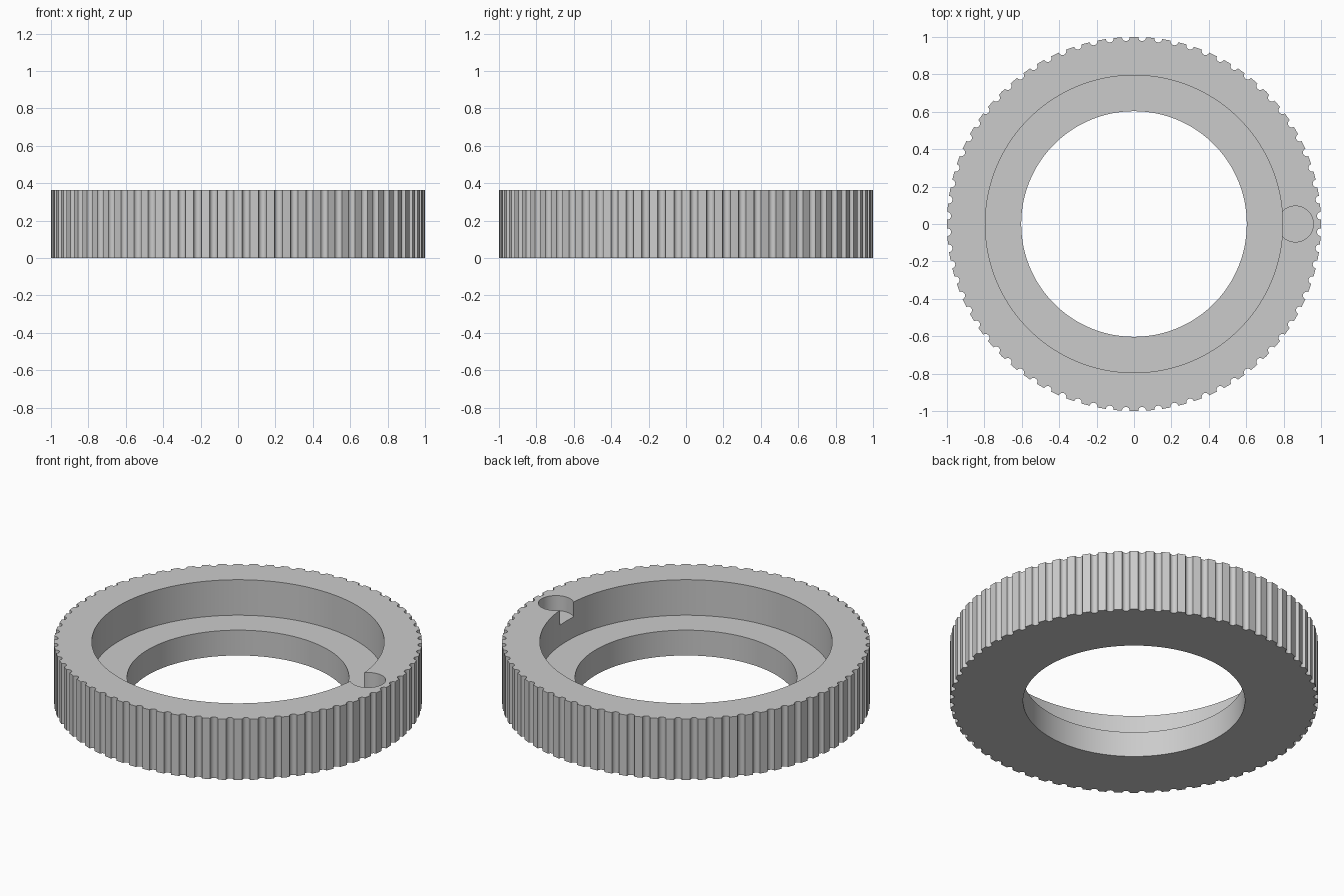
import bpy
import bmesh
from math import sin, cos, pi, atan2, radians

default = bpy.data.objects.get("Cube")
if default:
    bpy.data.objects.remove(default)

TEETH = 72
HEIGHT = 0.365
STEP_Z = 0.152
HOLE_R = 0.603
RECESS_R = 0.795
GROOVE_R = 0.021
POCKET_X, POCKET_R, POCKET_Z = 0.863, 0.096, 0.275

grey = bpy.data.materials.new("plain grey")
grey.use_nodes = True
grey.diffuse_color = (0.6, 0.6, 0.6, 1)
grey.node_tree.nodes["Principled BSDF"].inputs["Base Color"].default_value = (0.6, 0.6, 0.6, 1)


def grooved_outline():
    """Unit circle with round grooves, a tooth centred on each axis."""
    pts = []
    pitch = 2 * pi / TEETH
    for i in range(TEETH):
        a = (i + 0.5) * pitch
        for k in range(9):
            t = pi * k / 8
            u, v = 1 - GROOVE_R * sin(t), -GROOVE_R * cos(t)
            pts.append((u * cos(a) - v * sin(a), u * sin(a) + v * cos(a)))
        # crown of the tooth
        for f in (0.375, 0.5, 0.625):
            pts.append((cos(a + pitch * f), sin(a + pitch * f)))
    return pts


def add_object(name, bm):
    bmesh.ops.recalc_face_normals(bm, faces=bm.faces[:])
    mesh = bpy.data.meshes.new(name)
    bm.to_mesh(mesh)
    bm.free()
    mesh.materials.append(grey)
    obj = bpy.data.objects.new(name, mesh)
    bpy.context.collection.objects.link(obj)
    return obj


# Ring body: closed section of outline and circles joined by strips
outline = grooved_outline()
angles = [atan2(y, x) for x, y in outline]


def circle(radius):
    return [(radius * cos(a), radius * sin(a)) for a in angles]


sections = [(outline, 0), (outline, HEIGHT),
            (circle(RECESS_R), HEIGHT), (circle(RECESS_R), STEP_Z),
            (circle(HOLE_R), STEP_Z), (circle(HOLE_R), 0)]
bm = bmesh.new()
loops = [[bm.verts.new((x, y, z)) for x, y in pts] for pts, z in sections]
n = len(outline)
for s, loop in enumerate(loops):
    after = loops[(s + 1) % len(loops)]
    for i in range(n):
        j = (i + 1) % n
        bm.faces.new((loop[i], loop[j], after[j], after[i]))
ring = add_object("knurled_ring", bm)

# Round pocket in the rim, open towards the recess
bm = bmesh.new()
bmesh.ops.create_cone(bm, cap_ends=True, segments=64, radius1=POCKET_R,
                      radius2=POCKET_R, depth=0.4)
bmesh.ops.translate(bm, verts=bm.verts[:], vec=(POCKET_X, 0, POCKET_Z + 0.2))
cutter = add_object("pocket_cutter", bm)
cutter.hide_render = True

cut = ring.modifiers.new("pocket", 'BOOLEAN')
cut.operation = 'DIFFERENCE'
cut.solver = 'EXACT'
cut.object = cutter
bpy.ops.object.select_all(action='DESELECT')
ring.select_set(True)
bpy.context.view_layer.objects.active = ring
bpy.ops.object.modifier_apply(modifier=cut.name)
bpy.data.objects.remove(cutter)

bpy.ops.object.shade_smooth_by_angle(angle=radians(30))
